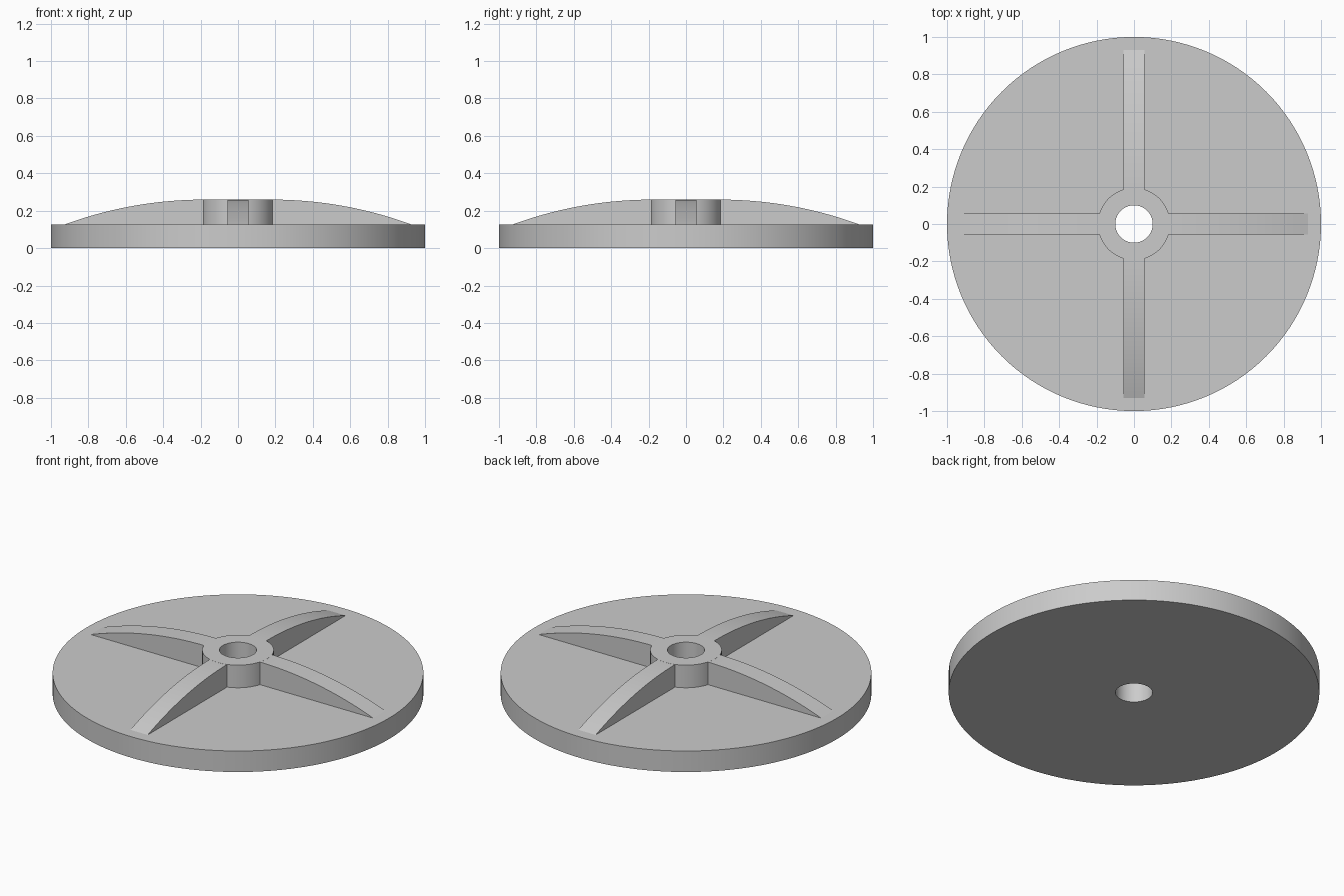
import bpy, bmesh, math

cube = bpy.data.objects.get("Cube")
if cube:
    bpy.data.objects.remove(cube)

DISC_R, DISC_H = 1.0, 0.125
HUB_R, HUB_H, BORE_R = 0.193, 0.26, 0.1
RIB_HALF, RIB_END = 0.057, 0.932
SEGMENTS = 128

grey = bpy.data.materials.new("plain grey")
grey.use_nodes = True
colour = (0.6, 0.6, 0.6, 1)
grey.diffuse_color = colour
grey.node_tree.nodes["Principled BSDF"].inputs["Base Color"].default_value = colour


def finish(name, bm):
    """Turn a bmesh into a smooth-shaded object with sharp edges kept."""
    bmesh.ops.recalc_face_normals(bm, faces=bm.faces)
    mesh = bpy.data.meshes.new(name)
    bm.to_mesh(mesh)
    bm.free()
    mesh.materials.append(grey)
    obj = bpy.data.objects.new(name, mesh)
    bpy.context.collection.objects.link(obj)
    bpy.ops.object.select_all(action='DESELECT')
    obj.select_set(True)
    bpy.context.view_layer.objects.active = obj
    bpy.ops.object.shade_smooth_by_angle(angle=math.radians(30))
    return obj


# Disc with raised hub and through bore, turned from one profile
bm = bmesh.new()
profile = [(BORE_R, 0), (DISC_R, 0), (DISC_R, DISC_H),
           (HUB_R, DISC_H), (HUB_R, HUB_H), (BORE_R, HUB_H)]
rings = []
for r, z in profile:
    angles = [2 * math.pi * i / SEGMENTS for i in range(SEGMENTS)]
    rings.append([bm.verts.new((r * math.cos(a), r * math.sin(a), z)) for a in angles])
for k, ring in enumerate(rings):
    above = rings[(k + 1) % len(rings)]
    for i in range(SEGMENTS):
        j = (i + 1) % SEGMENTS
        bm.faces.new((ring[i], ring[j], above[j], above[i]))
finish("disc_and_hub", bm)

# Four ribs whose tops curve down from the hub to the disc
start = 0.18
run, drop = RIB_END - start, HUB_H - DISC_H
radius = (run ** 2 + drop ** 2) / (2 * drop)
sweep = math.asin(run / radius)
STEPS = 24
outline = [(start - 0.03, DISC_H - 0.02), (RIB_END, DISC_H - 0.02)]
for i in range(STEPS, -1, -1):
    a = sweep * i / STEPS
    outline.append((start + radius * math.sin(a),
                    HUB_H - 0.0005 - radius * (1 - math.cos(a))))
outline.append((start - 0.03, HUB_H - 0.0005))

for n, side in enumerate(("left", "back", "right", "front")):
    bm = bmesh.new()
    face = bm.faces.new([bm.verts.new((x, -RIB_HALF, z)) for x, z in outline])
    result = bmesh.ops.extrude_face_region(bm, geom=[face])
    moved = [v for v in result["geom"] if isinstance(v, bmesh.types.BMVert)]
    bmesh.ops.translate(bm, verts=moved, vec=(0, 2 * RIB_HALF, 0))
    rib = finish(side + "_rib", bm)
    rib.rotation_euler.z = n * math.pi / 2
